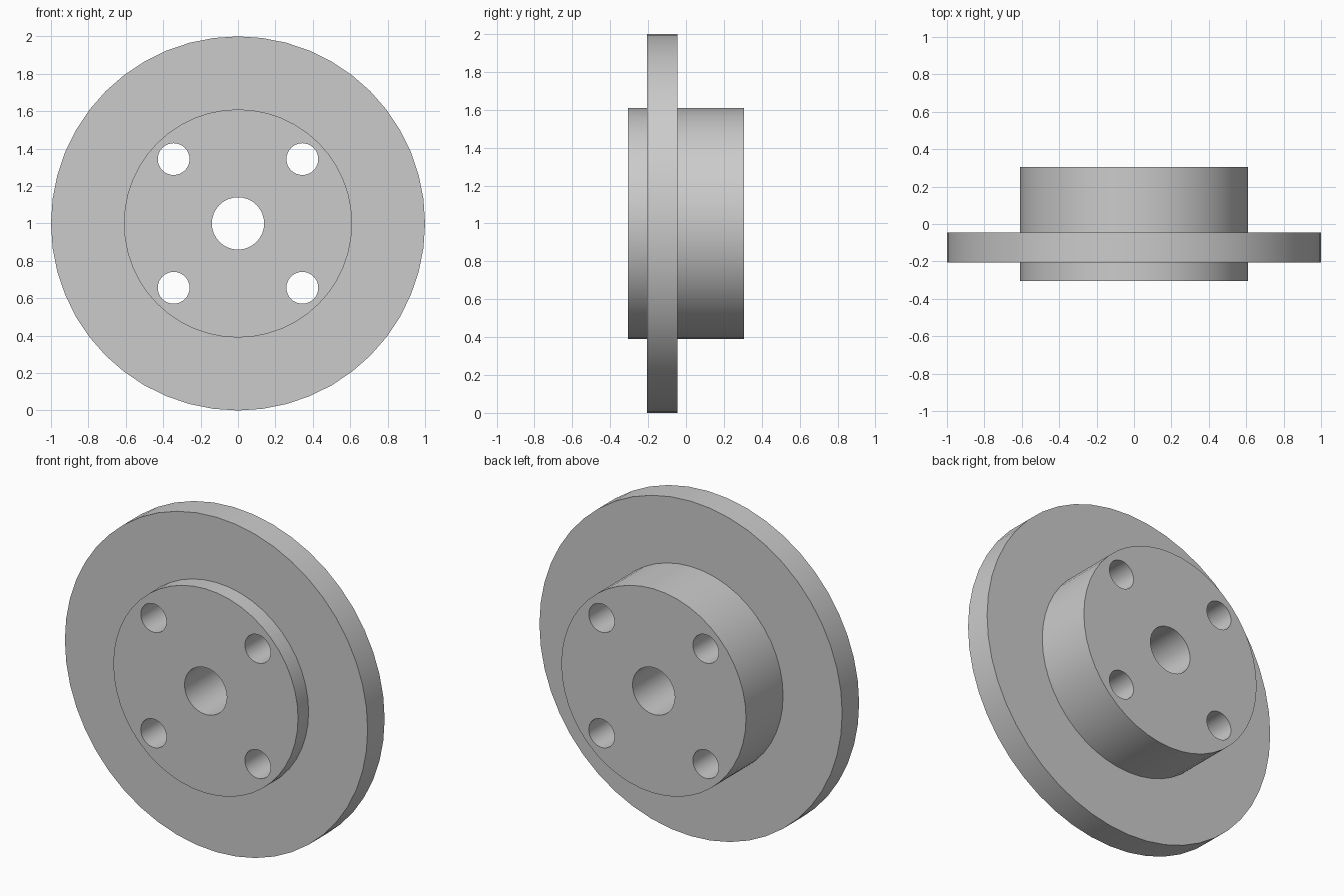
import bpy
import bmesh
from math import cos, sin, tau, radians
from mathutils import Vector

cube = bpy.data.objects.get("Cube")
if cube:
    bpy.data.objects.remove(cube, do_unlink=True)

grey = bpy.data.materials.new("light grey metal")
grey.use_nodes = True
colour = (0.6, 0.6, 0.6, 1)
grey.diffuse_color = colour
grey.node_tree.nodes["Principled BSDF"].inputs["Base Color"].default_value = colour


def turned(name, profile, sides, x=0.0, z=1.0):
    """Solid of revolution about the y axis from (radius, y) points."""
    bm = bmesh.new()
    rings = [[bm.verts.new((x + r * cos(tau * i / sides), y, z + r * sin(tau * i / sides)))
              for i in range(sides)] for r, y in profile]
    for a, b in zip(rings, rings[1:]):
        for i in range(sides):
            j = (i + 1) % sides
            bm.faces.new((a[i], a[j], b[j], b[i]))
    bm.faces.new(rings[0])
    bm.faces.new(rings[-1])
    bmesh.ops.recalc_face_normals(bm, faces=bm.faces)
    mesh = bpy.data.meshes.new(name)
    bm.to_mesh(mesh)
    bm.free()
    mesh.materials.append(grey)
    ob = bpy.data.objects.new(name, mesh)
    bpy.context.collection.objects.link(ob)
    return ob


# Hub with a wide flange
HUB, RIM = 0.61, 1.0
FRONT, BACK = -0.305, 0.305
flange = turned("flanged_hub", [(HUB, FRONT), (HUB, -0.205), (RIM, -0.205),
                                (RIM, -0.045), (HUB, -0.045), (HUB, BACK)], 48)

# Centre bore and four bolt holes
holes = [("centre_bore", 0, 0, 0.14)]
holes += [("bolt_hole", sx * 0.344, sz * 0.344, 0.085) for sx in (-1, 1) for sz in (-1, 1)]
cutters = []
for name, x, dz, radius in holes:
    cutter = turned(name + "_cutter", [(radius, FRONT - 0.1), (radius, BACK + 0.1)],
                    32, x, 1 + dz)
    cutter.hide_render = True
    cutters.append(cutter)
    cut = flange.modifiers.new(name, "BOOLEAN")
    cut.operation = "DIFFERENCE"
    cut.solver = "EXACT"
    cut.object = cutter

# Apply the cuts and remove the cutters
bpy.ops.object.select_all(action="DESELECT")
flange.select_set(True)
bpy.context.view_layer.objects.active = flange
for cut in list(flange.modifiers):
    bpy.ops.object.modifier_apply(modifier=cut.name)
for cutter in cutters:
    bpy.data.objects.remove(cutter, do_unlink=True)

bpy.ops.object.shade_smooth_by_angle(angle=radians(30))
